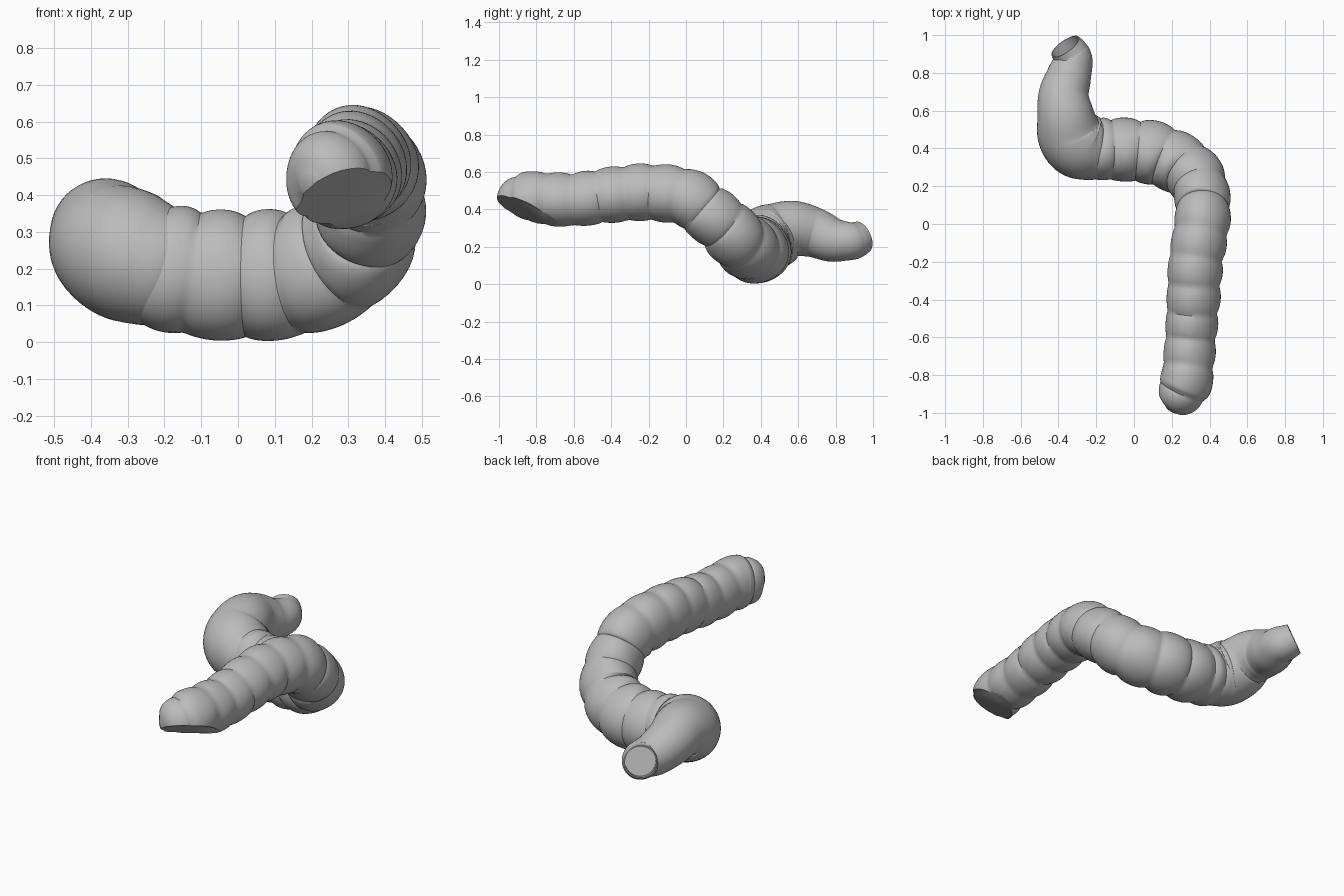
import bpy, bmesh, math
from mathutils import Vector

cube = bpy.data.objects.get("Cube")
if cube:
    bpy.data.objects.remove(cube)

SIDES = 48
SEGMENT = 0.144         # length of one pouch along the gut

tissue = bpy.data.materials.new("pale_grey_tissue")
tissue.use_nodes = True
tissue.diffuse_color = (0.5, 0.5, 0.5, 1)
tissue.node_tree.nodes["Principled BSDF"].inputs["Base Color"].default_value = (0.5, 0.5, 0.5, 1)


def spline(points, steps):
    """Smooth curve through (x, y, z, radius) points."""
    pts = [Vector(p) for p in points]
    pts = [2 * pts[0] - pts[1]] + pts + [2 * pts[-1] - pts[-2]]
    out = []
    for a, b, c, d in zip(pts, pts[1:], pts[2:], pts[3:]):
        for k in range(steps):
            t = k / steps
            out.append(b + (c - a) * t / 2 + (2 * a - 5 * b + 4 * c - d) * t**2 / 2
                       + (3 * b - a - 3 * c + d) * t**3 / 2)
    return out + [pts[-2]]


def sweep(points, steps, stretch, shape):
    """Tube along the path; shape(distance, angle) scales the radius."""
    bm = bmesh.new()
    path = spline(points, steps)
    rings, dist = [], 0
    for i, p in enumerate(path):
        centre = p.xyz
        if i:
            dist += (centre - path[i - 1].xyz).length
        ahead = path[min(i + 1, len(path) - 1)].xyz - path[max(i - 1, 0)].xyz
        ahead.normalize()
        side = ahead.cross(Vector((0, 0, 1))).normalized()
        up = side.cross(ahead)
        ring = []
        for k in range(SIDES):
            a = math.tau * k / SIDES
            r = p.w * shape(dist, a)
            ring.append(bm.verts.new(centre + side * r * math.cos(a) + up * r * stretch * math.sin(a)))
        rings.append(ring)
    for lower, upper in zip(rings, rings[1:]):
        for k in range(SIDES):
            n = (k + 1) % SIDES
            bm.faces.new((lower[k], lower[n], upper[n], upper[k]))
    caps = [bm.faces.new(rings[0]), bm.faces.new(rings[-1])]
    bmesh.ops.recalc_face_normals(bm, faces=bm.faces[:])
    return bm, caps


def finish(bm, name):
    mesh = bpy.data.meshes.new(name)
    bm.to_mesh(mesh)
    bm.free()
    mesh.materials.append(tissue)
    obj = bpy.data.objects.new(name, mesh)
    bpy.context.collection.objects.link(obj)
    bpy.ops.object.select_all(action='DESELECT')
    obj.select_set(True)
    bpy.context.view_layer.objects.active = obj
    bpy.ops.object.shade_smooth_by_angle(angle=math.radians(35))


def pouches(dist, angle):
    bulge = abs(math.sin(math.pi * (dist + 0.03) / SEGMENT)) ** 0.6
    return 0.92 + 0.095 * bulge + 0.03 * bulge * math.cos(3 * angle + 0.6)


# Pouched large bowel, from the cut front end round to the joint
bm, caps = sweep([
    (0.195, -0.985, 0.425, 0.03), (0.218, -0.95, 0.435, 0.1), (0.258, -0.875, 0.447, 0.136),
    (0.28, -0.8, 0.455, 0.137), (0.298, -0.6, 0.45, 0.136), (0.312, -0.4, 0.475, 0.141),
    (0.325, -0.2, 0.489, 0.145), (0.357, 0, 0.462, 0.147), (0.362, 0.1, 0.39, 0.146),
    (0.345, 0.2, 0.318, 0.15), (0.295, 0.277, 0.24, 0.157), (0.2, 0.335, 0.195, 0.163),
    (0.09, 0.375, 0.18, 0.168), (-0.05, 0.39, 0.18, 0.167), (-0.18, 0.395, 0.198, 0.163),
    (-0.3, 0.42, 0.23, 0.13)], 12, 1.05, pouches)
# slanting flat cut at the front
cut = bmesh.ops.bisect_plane(bm, geom=bm.verts[:] + bm.edges[:] + bm.faces[:],
                             plane_co=(0.2, -1, 0.43), plane_no=(0.33, -0.44, -0.83),
                             clear_outer=True)
rim = [e for e in cut["geom_cut"] if isinstance(e, bmesh.types.BMEdge)]
bmesh.ops.holes_fill(bm, edges=rim, sides=0)
bmesh.ops.recalc_face_normals(bm, faces=bm.faces[:])
finish(bm, "pouched_bowel")

# Smooth bowel, swollen at the joint and narrowing to an open end
bm, caps = sweep([
    (-0.18, 0.392, 0.197, 0.155), (-0.235, 0.4, 0.212, 0.17), (-0.298, 0.425, 0.236, 0.181),
    (-0.342, 0.485, 0.264, 0.173), (-0.362, 0.575, 0.295, 0.151), (-0.372, 0.68, 0.277, 0.134),
    (-0.345, 0.78, 0.238, 0.119), (-0.323, 0.86, 0.23, 0.104), (-0.336, 0.9, 0.234, 0.099),
    (-0.364, 0.94, 0.252, 0.088)], 8, 1, lambda dist, angle: 1)
# hollow mouth
mouth = caps[1]
inward = mouth.normal.copy() * -0.1
bmesh.ops.inset_region(bm, faces=[mouth], thickness=0.006)
floor = bmesh.ops.extrude_discrete_faces(bm, faces=[mouth])["faces"][0]
bmesh.ops.translate(bm, verts=floor.verts[:], vec=inward)
finish(bm, "smooth_bowel")
